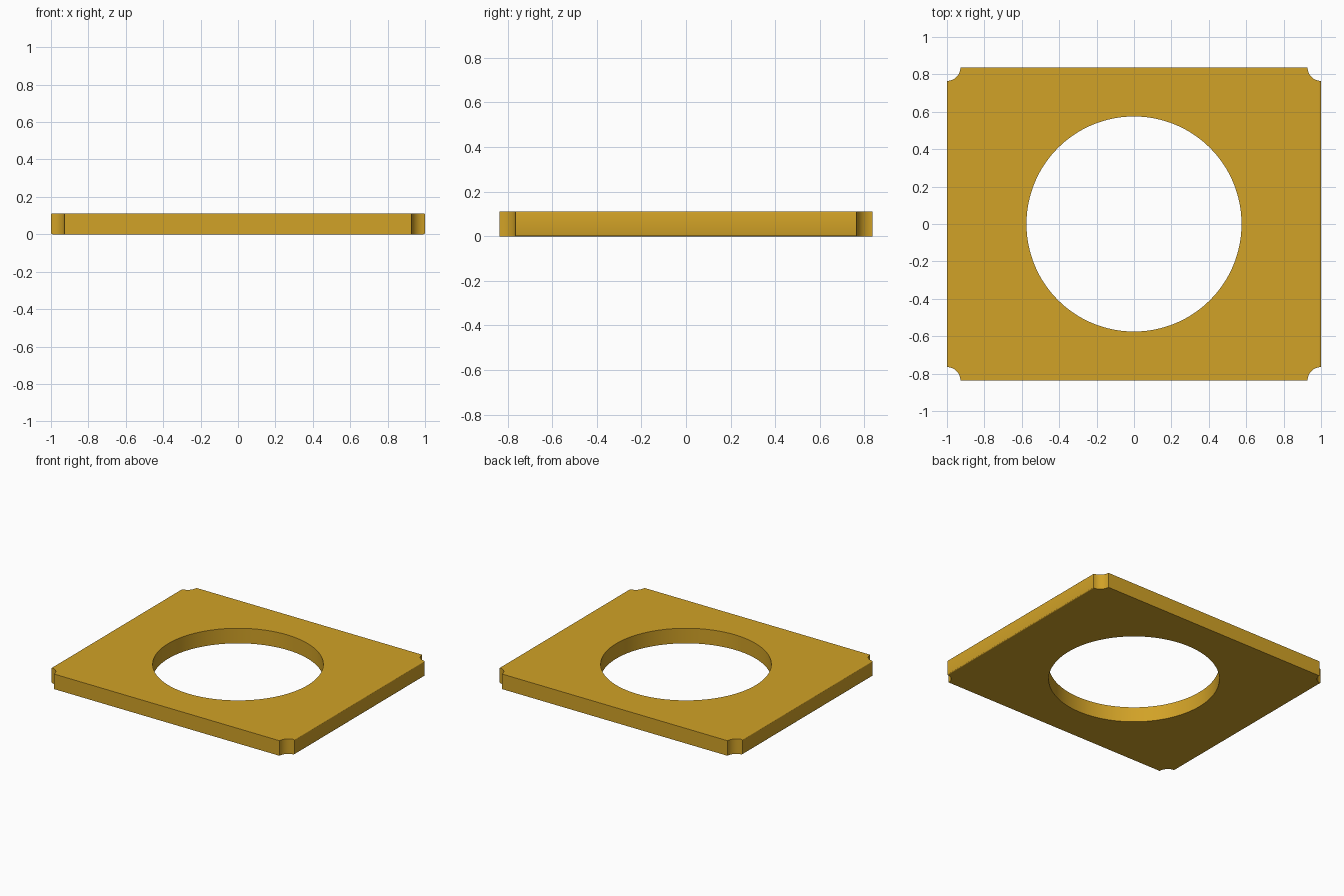
import bpy, bmesh, math
from mathutils import Matrix, Vector

if "Cube" in bpy.data.objects:
    bpy.data.objects.remove(bpy.data.objects["Cube"])

HX, HY, H = 1.0, 0.837, 0.112      # half width, half depth, thickness
HOLE_R, NOTCH_R, ROUND = 0.575, 0.072, 0.008


def make_object(name, bm):
    mesh = bpy.data.meshes.new(name)
    bm.to_mesh(mesh)
    bm.free()
    ob = bpy.data.objects.new(name, mesh)
    bpy.context.collection.objects.link(ob)
    return ob


# Flat plate, long edges on the left and right sides slightly rounded
bm = bmesh.new()
bmesh.ops.create_cube(bm, size=1, matrix=Matrix.Translation((0, 0, H / 2))
                      @ Matrix.Diagonal((2 * HX, 2 * HY, H, 1)))
side_edges = [e for e in bm.edges
              if abs(e.verts[0].co.y - e.verts[1].co.y) > 1]
bmesh.ops.bevel(bm, geom=side_edges, offset=ROUND, segments=3,
                profile=0.5, affect='EDGES')
plate = make_object("plate", bm)

# Cutter: central round opening and four scooped corners
bm = bmesh.new()


def cylinder(x, y, r, n):
    bmesh.ops.create_cone(bm, cap_ends=True, segments=n, radius1=r, radius2=r,
                          depth=H * 3, matrix=Matrix.Translation((x, y, H / 2)))


cylinder(0, 0, HOLE_R, 128)
for sx in (-1, 1):
    for sy in (-1, 1):
        cylinder(sx * HX, sy * HY, NOTCH_R, 64)
cutter = make_object("opening_cutter", bm)
cutter.hide_render = True

cut = plate.modifiers.new("openings", 'BOOLEAN')
cut.operation = 'DIFFERENCE'
cut.solver = 'EXACT'
cut.object = cutter

bpy.context.view_layer.objects.active = plate
plate.select_set(True)
bpy.ops.object.modifier_apply(modifier=cut.name)
bpy.data.objects.remove(cutter)
bpy.ops.object.shade_smooth_by_angle(angle=math.radians(25))

# Golden finish
gold = bpy.data.materials.new("gold")
gold.diffuse_color = (0.64, 0.36, 0.02, 1)
gold.use_nodes = True
gold.node_tree.nodes["Principled BSDF"].inputs["Base Color"].default_value = gold.diffuse_color
plate.data.materials.clear()
plate.data.materials.append(gold)
